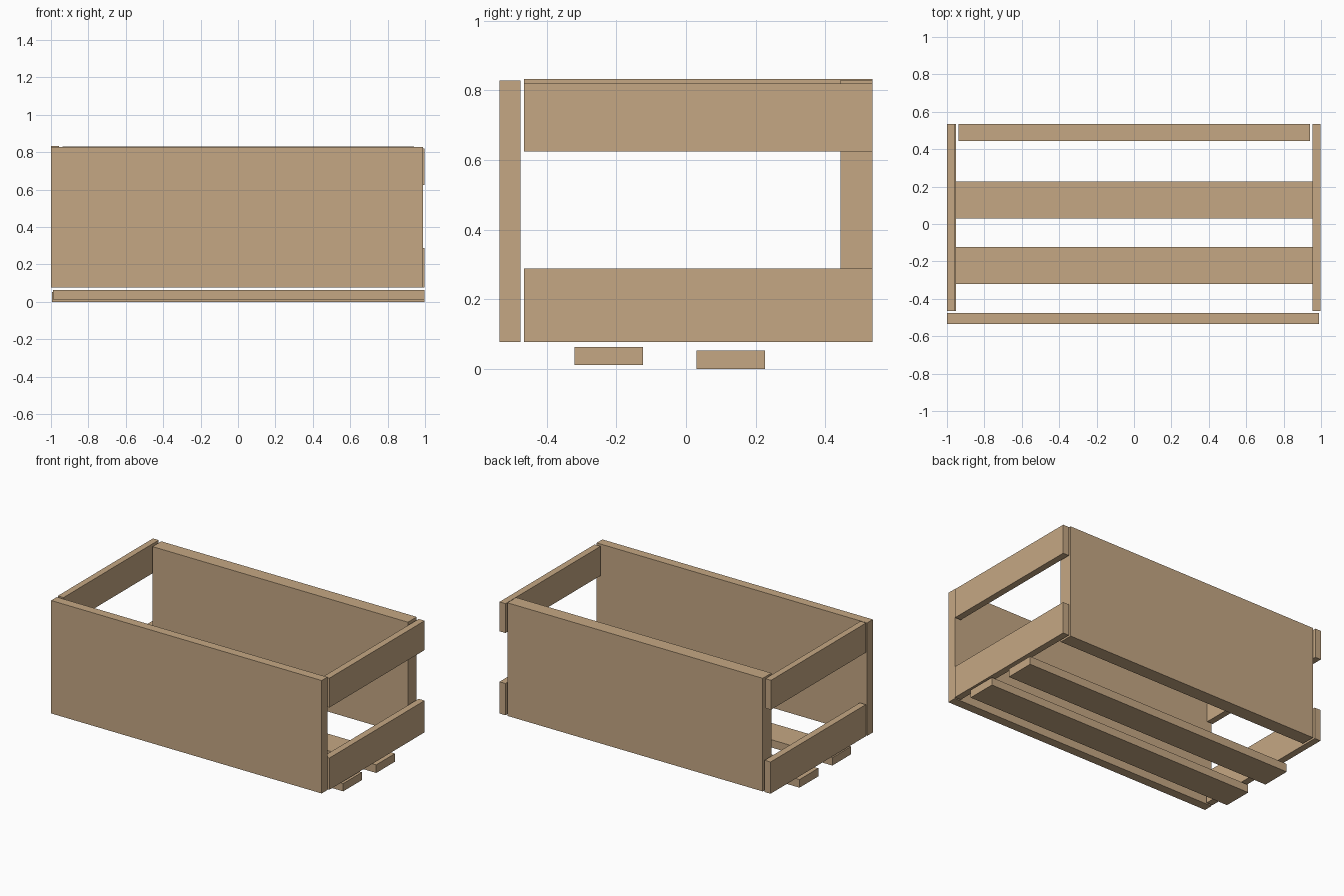
import bpy
import bmesh
from mathutils import Vector

if "Cube" in bpy.data.objects:
    bpy.data.objects.remove(bpy.data.objects["Cube"])

# Shared wood colour
wood = bpy.data.materials.new("wood")
wood.diffuse_color = (0.56, 0.39, 0.23, 1.0)
wood.use_nodes = True
wood.node_tree.nodes["Principled BSDF"].inputs["Base Color"].default_value = wood.diffuse_color


def board(name, x, y, z):
    """Plain board spanning the given (min, max) ranges."""
    lo, hi = Vector((x[0], y[0], z[0])), Vector((x[1], y[1], z[1]))
    bm = bmesh.new()
    bmesh.ops.create_cube(bm, size=1.0)
    bmesh.ops.scale(bm, vec=hi - lo, verts=bm.verts)
    mesh = bpy.data.meshes.new(name)
    bm.to_mesh(mesh)
    bm.free()
    mesh.materials.append(wood)
    obj = bpy.data.objects.new(name, mesh)
    obj.location = (lo + hi) / 2
    bpy.context.collection.objects.link(obj)
    return obj


# Long panels
board("front_panel", (-1.0, 0.99), (-0.535, -0.475), (0.078, 0.829))
board("back_panel", (-0.939, 0.94), (0.443, 0.535), (0.078, 0.83))

# End slats, an upper and a lower one on each side
end_y = (-0.465, 0.535)
board("right_lower_slat", (0.954, 0.998), end_y, (0.078, 0.289))
board("right_upper_slat", (0.954, 0.998), end_y, (0.625, 0.82))
board("left_lower_slat", (-0.997, -0.953), end_y, (0.078, 0.289))
board("left_upper_slat", (-1.0, -0.958), end_y, (0.637, 0.833))

# Loose floor slats under the box
board("front_floor_slat", (-0.99, 0.998), (-0.32, -0.124), (0.012, 0.064))
board("back_floor_slat", (-0.994, 0.996), (0.03, 0.227), (0.0, 0.054))
